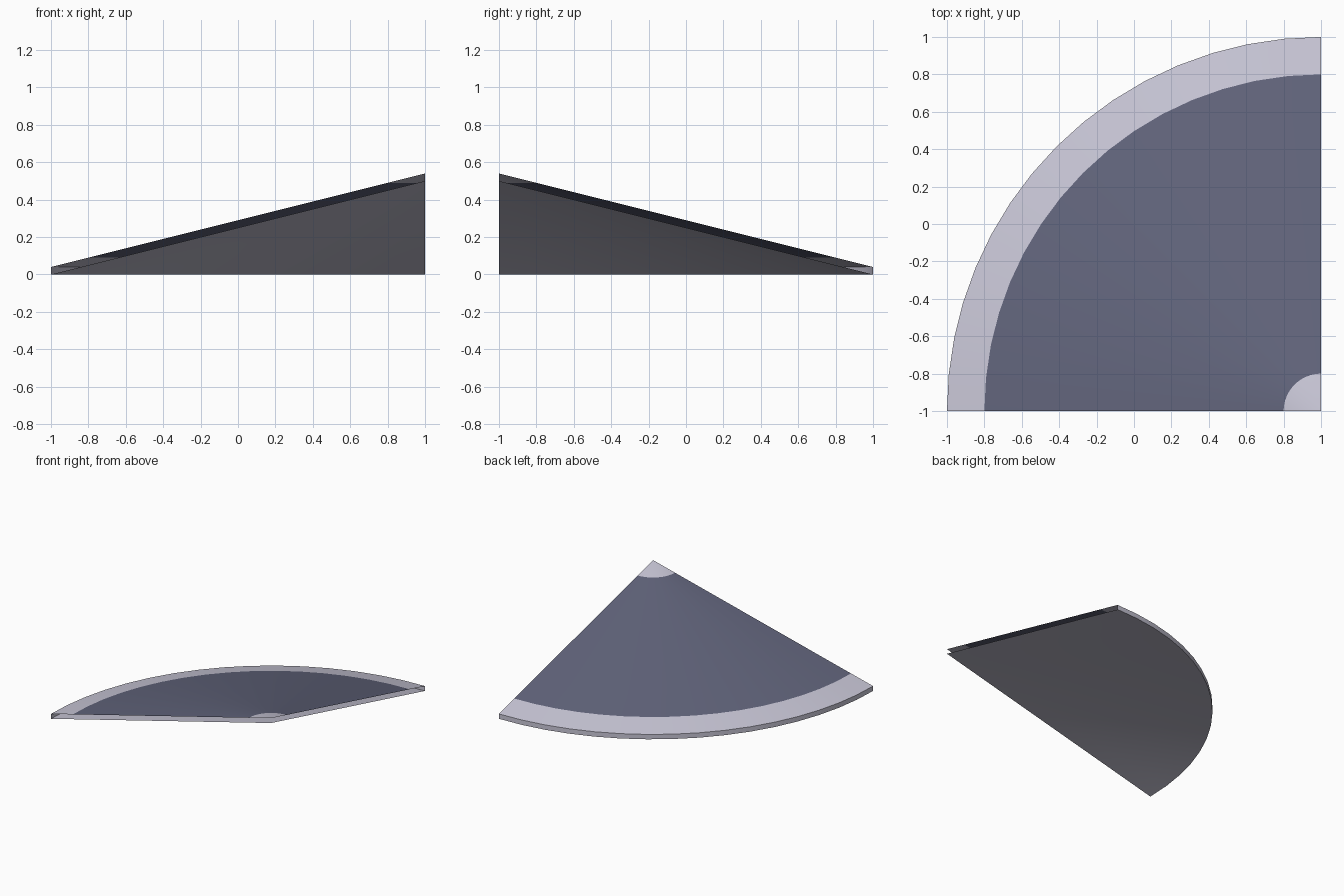
import bpy, bmesh, math

if "Cube" in bpy.data.objects:
    bpy.data.objects.remove(bpy.data.objects["Cube"])

SEGMENTS = 16            # steps in the quarter turn
APEX = (1.0, -1.0)       # corner of the quarter cone


def srgb(*rgb):
    return [((c / 255 + 0.055) / 1.055) ** 2.4 for c in rgb] + [1.0]


def material(name, colour):
    m = bpy.data.materials.new(name)
    m.diffuse_color = colour
    m.use_nodes = True
    m.node_tree.nodes["Principled BSDF"].inputs["Base Color"].default_value = m.diffuse_color
    return m


pale = material("pale lavender", srgb(200, 198, 214))
slate = material("slate blue", srgb(97, 100, 123))


def quarter_turn(name, profile, mat, flip=False):
    """Sweep a (radius, height) profile from the back to the left of the apex."""
    bm = bmesh.new()
    rings = []
    for r, z in profile:
        if r == 0:
            rings.append([bm.verts.new((*APEX, z))] * (SEGMENTS + 1))
            continue
        angles = [math.pi / 2 * (1 + i / SEGMENTS) for i in range(SEGMENTS + 1)]
        rings.append([bm.verts.new((APEX[0] + r * math.cos(a),
                                    APEX[1] + r * math.sin(a), z)) for a in angles])
    for a, b in zip(rings, rings[1:]):
        for i in range(SEGMENTS):
            loop = [a[i], b[i], b[i + 1], a[i + 1]]
            f = bm.faces.new(list(dict.fromkeys(loop)))
            f.smooth = True
            if flip:
                f.normal_flip()
    mesh = bpy.data.meshes.new(name)
    bm.to_mesh(mesh)
    bm.free()
    mesh.materials.append(mat)
    ob = bpy.data.objects.new(name, mesh)
    bpy.context.collection.objects.link(ob)
    return ob


def top(r):
    return (r, 0.54 - 0.25 * r)


# Upper skin: pale tip, slate field, pale border
quarter_turn("roof_tip", [top(0), top(0.2)], pale)
quarter_turn("roof_field", [top(0.2), top(1.8)], slate)
quarter_turn("roof_border", [top(1.8), top(2)], pale)
# Thin outer edge, then the underside (the straight cuts stay open)
quarter_turn("eave_edge", [(2, 0.04), (2, 0)], pale)
quarter_turn("underside", [(0, 0.5), (2, 0)], pale, flip=True)
